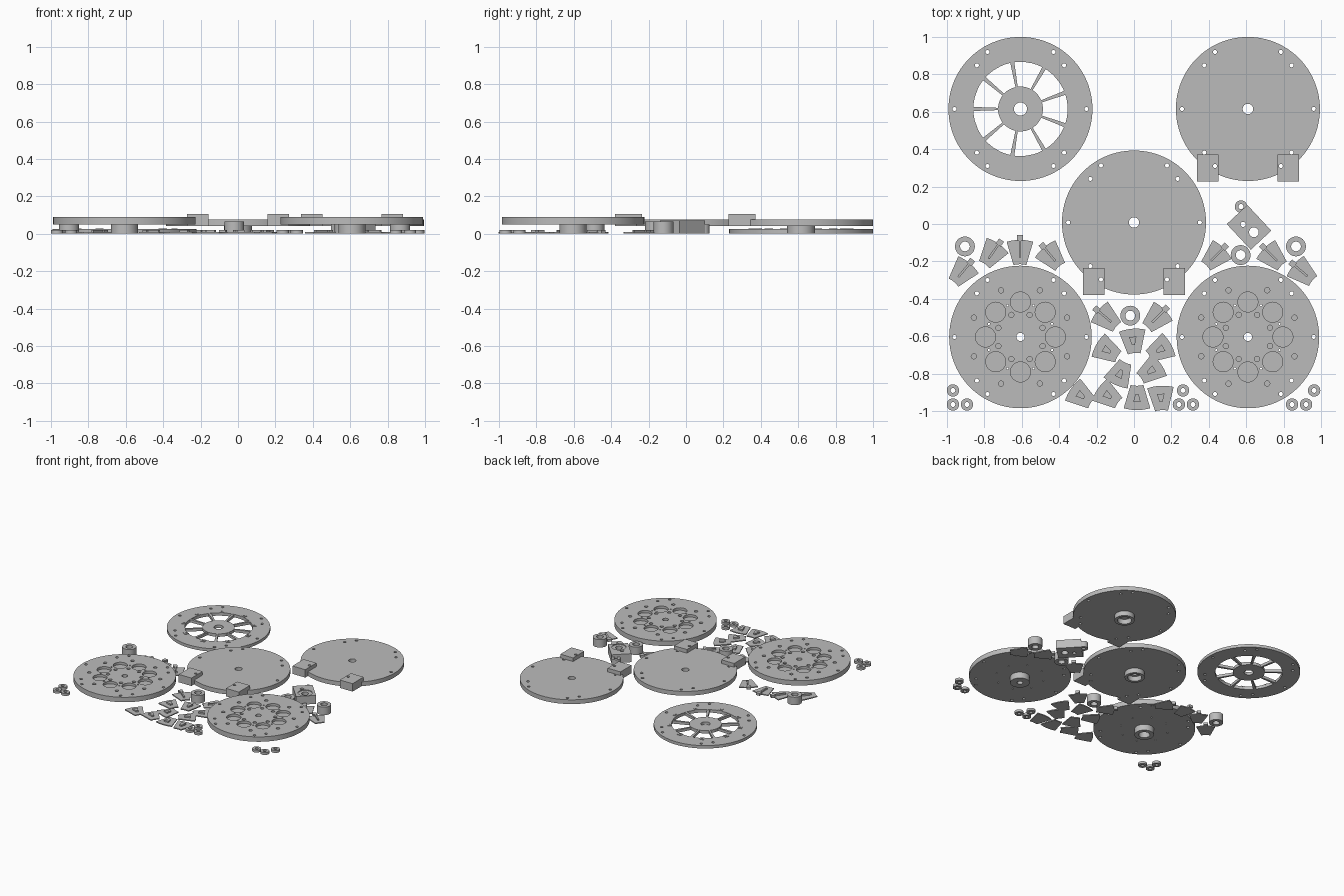
import bpy, bmesh
from math import sin, cos, pi, radians
from mathutils import Matrix, Vector

cube = bpy.data.objects.get("Cube")
if cube:
    bpy.data.objects.remove(cube, do_unlink=True)

grey = bpy.data.materials.new("plain grey")
grey.use_nodes = True
COLOUR = (0.5, 0.5, 0.5, 1)
grey.diffuse_color = COLOUR
grey.node_tree.nodes["Principled BSDF"].inputs["Base Color"].default_value = COLOUR


# ---- helpers: outlines and flat extruded plates ----
def polar(r, degrees):
    return (r * cos(radians(degrees)), r * sin(radians(degrees)))


def circle(r, centre=(0, 0), sides=32):
    return [(centre[0] + r * cos(2 * pi * i / sides), centre[1] + r * sin(2 * pi * i / sides))
            for i in range(sides)]


def rect(x0, x1, y0, y1):
    return [(x0, y0), (x1, y0), (x1, y1), (x0, y1)]


def sector(r0, r1, a0, a1, steps=8):
    angles = [a0 + (a1 - a0) * i / steps for i in range(steps + 1)]
    return [polar(r1, a) for a in angles] + [polar(r0, a) for a in reversed(angles)]


def plate(name, outlines, z0, z1, at=(0, 0), turn=0):
    """Extrude outlines from z0 to z1; inner outlines become holes."""
    curve = bpy.data.curves.new(name, "CURVE")
    curve.dimensions = "2D"
    curve.fill_mode = "BOTH"
    curve.extrude = (z1 - z0) / 2
    for pts in outlines:
        spline = curve.splines.new("POLY")
        spline.points.add(len(pts) - 1)
        for p, (x, y) in zip(spline.points, pts):
            p.co = (x, y, 0, 1)
        spline.use_cyclic_u = True
    temp = bpy.data.objects.new(name, curve)
    mesh = bpy.data.meshes.new_from_object(temp)
    bpy.data.objects.remove(temp)
    bpy.data.curves.remove(curve)
    bm = bmesh.new()
    bm.from_mesh(mesh)
    bmesh.ops.remove_doubles(bm, verts=bm.verts, dist=0.0001)
    bmesh.ops.recalc_face_normals(bm, faces=bm.faces)
    bm.transform(Matrix.Translation(Vector((at[0], at[1], (z0 + z1) / 2)))
                 @ Matrix.Rotation(radians(turn), 4, "Z"))
    bm.to_mesh(mesh)
    bm.free()
    mesh.materials.clear()
    mesh.materials.append(grey)
    obj = bpy.data.objects.new(name, mesh)
    bpy.context.collection.objects.link(obj)
    return obj


def ring_of(r, radius, count, start=0, sides=16):
    return [circle(radius, polar(r, start + 360 * i / count), sides) for i in range(count)]


BOLTS = ring_of(0.352, 0.011, 6) + ring_of(0.33, 0.011, 4, 45)
LEFT_X, RIGHT_X, BACK_Y, FRONT_Y = -0.607, 0.609, 0.615, -0.604

# ---- spoked ring ----
at = (LEFT_X, BACK_Y)
plate("spoked_ring_rim", [circle(0.385, sides=96), circle(0.252, sides=72)] + BOLTS, 0, 0.024, at)
plate("spoked_ring_hub", [circle(0.12, sides=48), circle(0.035)], 0, 0.024, at)
for i in range(9):
    spoke = [(0.115, -0.006), (0.256, -0.011), (0.256, 0.011), (0.115, 0.006)]
    plate("spoke", [spoke], 0, 0.022, at, 20 + 40 * i)
    plate("rim_clip", [rect(0.251, 0.283, -0.016, 0.016), circle(0.007, (0.267, 0), 12)],
          0.02, 0.028, at, 40 * i)

# ---- plain cover discs, each with a hollow boss and two clamp blocks ----
for name, at in (("middle_cover", (0, 0.008)), ("back_cover", (RIGHT_X, BACK_Y))):
    plate(name + "_disc", [circle(0.385, sides=96), circle(0.028)] + BOLTS, 0.04, 0.075, at)
    plate(name + "_boss", [circle(0.075, sides=48), circle(0.053)], 0, 0.04, at)
    for side in (-1, 1):
        x0, x1 = sorted((side * 0.157, side * 0.273))
        hole = circle(0.011, polar(0.352, 270 + 30 * side), 16)
        plate(name + "_clamp", [rect(x0, x1, -0.388, -0.243), hole], 0.04, 0.105, at)

# ---- pocketed discs ----
through = BOLTS + ring_of(0.183, 0.006, 8, 22.5, 10)
pockets = (ring_of(0.187, 0.0535, 8, 0, 32) + ring_of(0.27, 0.014, 8, 22.5)
           + ring_of(0.128, 0.014, 8, 22.5))
for name, x, bore in (("left_pocket", RIGHT_X, 0.022), ("right_pocket", LEFT_X, 0.042)):
    at = (x, FRONT_Y)
    rim = circle(0.381, sides=96)
    plate(name + "_disc_base", [rim, circle(0.022)] + through, 0.05, 0.07, at)
    plate(name + "_disc_top", [rim, circle(0.022)] + through + pockets, 0.07, 0.09, at)
    plate(name + "_boss", [circle(0.073, sides=48), circle(bore)], 0, 0.05, at)

# ---- collars ----
for at in ((-0.904, -0.12), (0.866, -0.12), (-0.02, -0.49), (0.57, -0.166)):
    plate("collar", [circle(0.053), circle(0.026)], 0, 0.065, at)

# ---- bearing block with its side eyelet ----
at, turn = (0.615, -0.018), -47
bore = (0.037, 0.001)
pin = circle(0.014, (-0.033, -0.012), 16)
block = rect(-0.094, 0.094, -0.075, 0.075)
plate("bearing_block", [block, circle(0.026, bore), pin], 0, 0.064, at, turn)
plate("bearing_block_top", [block, circle(0.053, bore), pin], 0.064, 0.07, at, turn)
plate("eyelet", [circle(0.033), circle(0.014)], 0, 0.05, (0.572, 0.093))

# ---- small washers, in three trios ----
for x, y in ((-0.968, -0.89), (-0.968, -0.965), (-0.893, -0.965),
             (0.262, -0.89), (0.24, -0.965), (0.315, -0.965),
             (0.963, -0.89), (0.845, -0.965), (0.92, -0.965)):
    plate("washer", [circle(0.033, sides=24), circle(0.013, sides=16)], 0, 0.02, (x, y))

# ---- flaps: thin ring sectors, wide end towards the given angle ----
flap = [(x - 0.185, y) for x, y in sector(0.12, 0.25, -16.5, 16.5)]
clipped = ((-0.92, -0.26, 50), (-0.76, -0.16, 55), (-0.61, -0.15, 90), (-0.44, -0.175, 130),
           (0.433, -0.175, 45), (0.743, -0.175, 135), (0.904, -0.26, 140),
           (-0.144, -0.505, 140), (0.118, -0.505, 45))
for x, y, turn in clipped:
    plate("clip_flap", [flap], 0, 0.008, (x, y), turn)
    plate("clip_stem", [rect(-0.03, 0.06, -0.006, 0.006)], 0.008, 0.02, (x, y), turn)
    plate("clip_head", [rect(0.058, 0.09, -0.016, 0.016)], 0, 0.02, (x, y), turn)

wedge = [(-0.022, -0.008), (0.022, -0.02), (0.022, 0.02), (-0.022, 0.008)]
wedged = ((-0.144, -0.675, 150), (-0.005, -0.625, 95), (0.139, -0.672, 30),
          (-0.075, -0.8, 245), (0.09, -0.785, 35), (-0.283, -0.917, 145),
          (-0.139, -0.917, 145), (0.016, -0.93, 270), (0.144, -0.93, 93))
for x, y, turn in wedged:
    plate("wedge_flap", [flap], 0, 0.008, (x, y), turn)
    plate("flap_wedge", [wedge], 0.008, 0.02, (x, y), turn)

# ---- smooth round walls, sharp edges ----
for obj in bpy.context.scene.objects:
    if obj.type == "MESH":
        obj.select_set(True)
        bpy.context.view_layer.objects.active = obj
bpy.ops.object.shade_smooth_by_angle(angle=radians(30))
